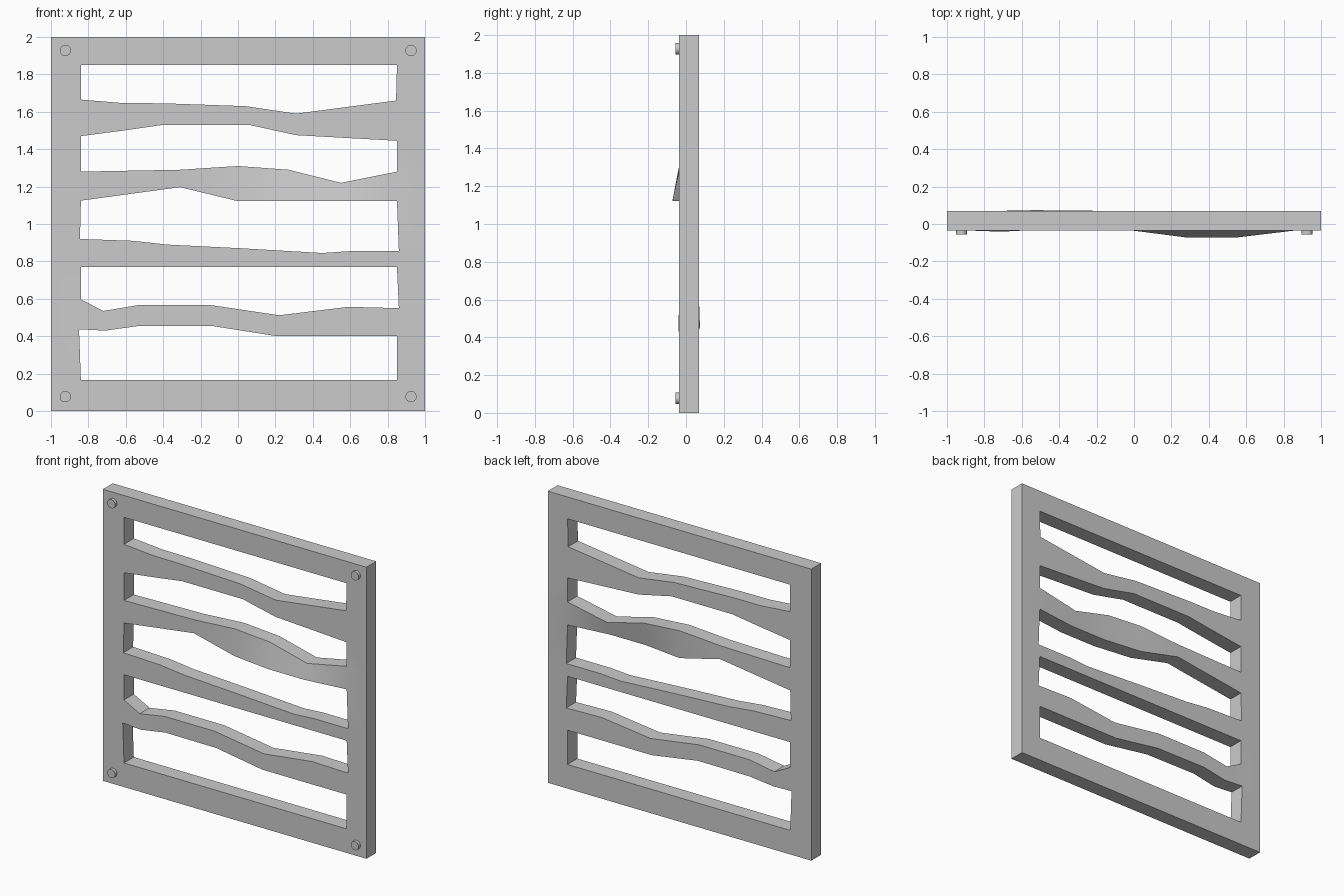
import bpy, bmesh
from math import radians
from mathutils import Matrix

if "Cube" in bpy.data.objects:
    bpy.data.objects.remove(bpy.data.objects["Cube"])

FRONT, DEPTH = -0.036, 0.106

# Each bar: upper and lower edge points (x, z, optional forward/back bulge)
bars = [
    ([(-.84, 2), (.85, 2)], [(-.84, 1.85), (.85, 1.85)]),
    ([(-.84, 1.665), (-.62, 1.647), (-.39, 1.645), (.04, 1.63), (.31, 1.59), (.845, 1.66)],
     [(-.84, 1.47), (-.61, 1.50), (-.40, 1.53), (.06, 1.53), (.31, 1.475), (.85, 1.445)]),
    ([(-.84, 1.28), (-.31, 1.29), (0, 1.31), (.27, 1.29), (.55, 1.22), (.85, 1.28)],
     [(-.84, 1.125), (-.31, 1.197), (0, 1.122), (.28, 1.122, -.036), (.55, 1.122, -.036), (.85, 1.122)]),
]
straight_top = [(-.845, .92), (-.56, .91), (-.38, .89), (.02, .87), (.45, .845), (.60, .855), (.86, .855)]
bars.append((straight_top, [(max(-.84, min(.85, x)), .77) for x, z in straight_top]))
bars += [
    ([(-.84, .597), (-.72, .535), (-.53, .567), (-.15, .567), (.22, .512), (.59, .557), (.86, .55)],
     [(-.85, .437), (-.71, .43, -.005), (-.53, .455, .004), (-.14, .455), (.21, .40), (.59, .40), (.85, .40)]),
    ([(-.84, .165), (.85, .165)], [(-.84, 0), (.85, 0)]),
]


def finish(name, bm):
    bmesh.ops.recalc_face_normals(bm, faces=bm.faces)
    mesh = bpy.data.meshes.new(name)
    bm.to_mesh(mesh)
    bm.free()
    ob = bpy.data.objects.new(name, mesh)
    bpy.context.collection.objects.link(ob)
    bpy.ops.object.select_all(action='DESELECT')
    ob.select_set(True)
    bpy.context.view_layer.objects.active = ob
    bpy.ops.object.shade_smooth_by_angle(angle=radians(30))


# Slatted panel: front sheet of bars and posts, extruded to the back
bm = bmesh.new()


def edge_row(points):
    full = [(-1, points[0][1])] + points + [(1, points[-1][1])]
    return [bm.verts.new((p[0], FRONT + (p[2] if len(p) > 2 else 0), p[1])) for p in full]


previous = None
for upper, lower in bars:
    top, bottom = edge_row(upper), edge_row(lower)
    for i in range(len(top) - 1):
        bm.faces.new((top[i], bottom[i], bottom[i + 1], top[i + 1]))
    if previous:  # side posts joining this bar to the one above
        bm.faces.new((previous[0], top[0], top[1], previous[1]))
        bm.faces.new((previous[-2], top[-2], top[-1], previous[-1]))
    previous = bottom

front_faces = bm.faces[:]
back = bmesh.ops.extrude_face_region(bm, geom=front_faces, use_keep_orig=True)
back_verts = [g for g in back["geom"] if isinstance(g, bmesh.types.BMVert)]
bmesh.ops.translate(bm, verts=back_verts, vec=(0, DEPTH, 0))
finish("slatted_panel", bm)

# Corner studs
for side, x in (("left", -.923), ("right", .925)):
    for level, z in (("lower", .077), ("upper", 1.928)):
        bm = bmesh.new()
        place = Matrix.Translation((x, -.044, z)) @ Matrix.Rotation(radians(90), 4, 'X')
        bmesh.ops.create_cone(bm, cap_ends=True, segments=24, radius1=.03, radius2=.03,
                              depth=.024, matrix=place)
        finish(f"{level}_{side}_stud", bm)
